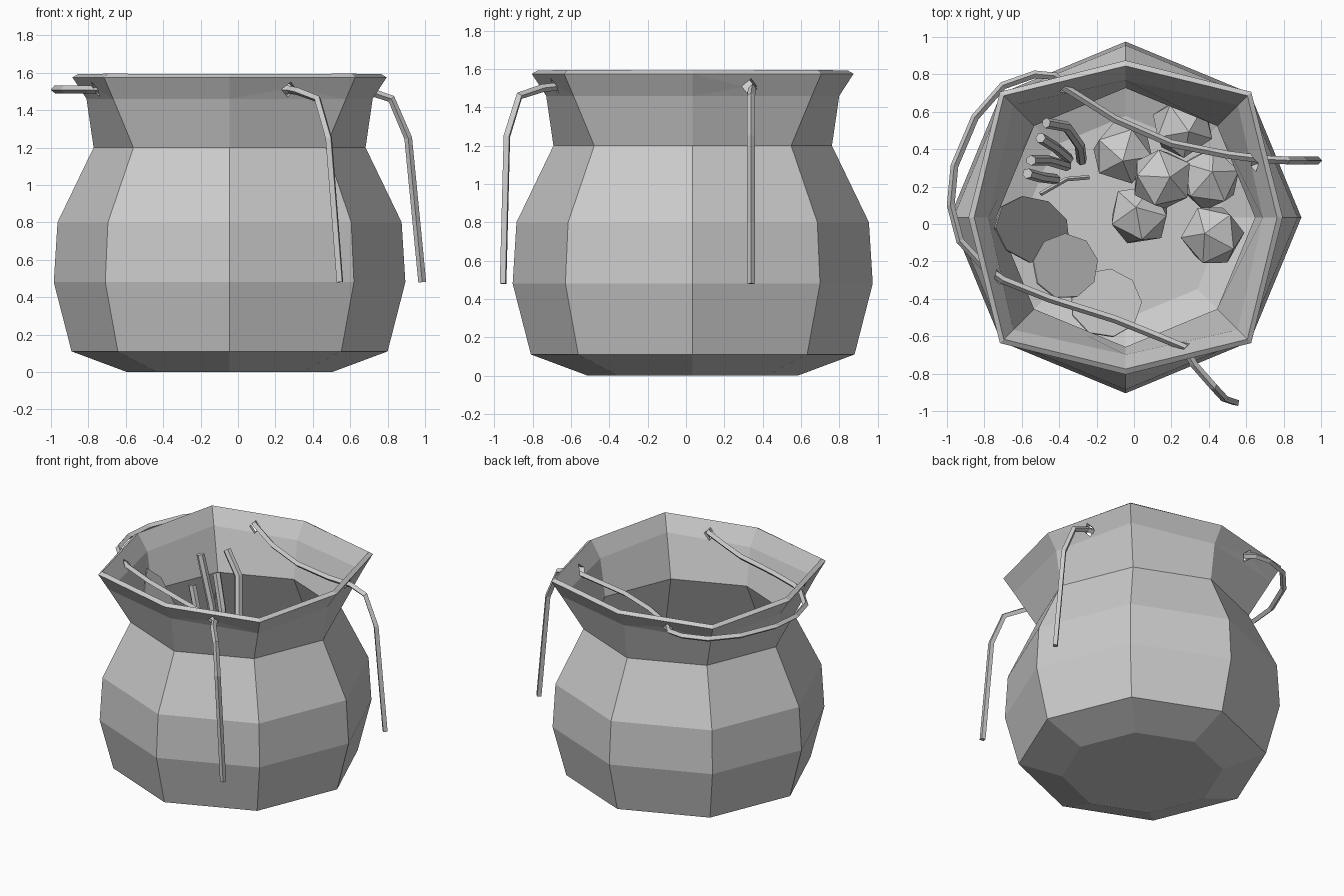
import bpy, bmesh, math
from mathutils import Vector, Matrix

if "Cube" in bpy.data.objects:
    bpy.data.objects.remove(bpy.data.objects["Cube"])

CX, CY = -0.045, 0.035


def make_object(name, bm):
    me = bpy.data.meshes.new(name)
    bm.to_mesh(me)
    bm.free()
    ob = bpy.data.objects.new(name, me)
    bpy.context.collection.objects.link(ob)
    return ob


def tube(name, points, radius, smooth_sides=0):
    """Poly-line swept with a low-sided section."""
    cu = bpy.data.curves.new(name, 'CURVE')
    cu.dimensions = '3D'
    cu.bevel_depth = radius
    cu.bevel_resolution = smooth_sides
    cu.use_fill_caps = True
    sp = cu.splines.new('POLY')
    sp.points.add(len(points) - 1)
    for p, co in zip(sp.points, points):
        p.co = (*co, 1)
    sp.use_smooth = False
    ob = bpy.data.objects.new(name, cu)
    bpy.context.collection.objects.link(ob)
    return ob


# Pouch: eight-sided profile (height, radius on axes, radius on diagonals)
profile = [(0, .55, .55), (.11, .845, .845), (.48, .94, .94), (.80, .92, .92),
           (1.20, .727, .727), (1.46, .765, .88), (1.575, .84, .95)]
bm = bmesh.new()
rings = []
for z, ra, rd in profile:
    ring = []
    for i in range(8):
        a, r = i * math.pi / 4, (rd if i % 2 else ra)
        ring.append(bm.verts.new((CX + r * math.cos(a), CY + r * math.sin(a), z)))
    rings.append(ring)
bm.faces.new(rings[0][::-1])
for lo, hi in zip(rings, rings[1:]):
    for i in range(8):
        j = (i + 1) % 8
        bm.faces.new((lo[i], lo[j], hi[j], hi[i]))
pouch = make_object("pouch", bm)
sol = pouch.modifiers.new("wall", 'SOLIDIFY')
sol.thickness = 0.035
sol.offset = -1

# Diamond holes where the cord passes through the wall
bm = bmesh.new()
for x, y in [(-.37, .74), (-.74, -.29), (.28, -.70), (.70, .34)]:
    facing = Vector((x - CX, y - CY, 0)).to_track_quat('Z', 'Y').to_matrix().to_4x4()
    m = Matrix.Translation((x, y, 1.51)) @ facing
    bmesh.ops.create_cone(bm, cap_ends=True, segments=4, radius1=.04,
                          radius2=.04, depth=.22, matrix=m)
cutter = make_object("hole_cutter", bm)
cutter.hide_render = True
cutter.hide_set(True)
cut = pouch.modifiers.new("holes", 'BOOLEAN')
cut.operation = 'DIFFERENCE'
cut.solver = 'EXACT'
cut.object = cutter

# Drawstring: hanging end, inside, round the left side, inside, hanging end
tube("drawstring", [
    (.985, .34, .48), (.91, .34, 1.25), (.82, .34, 1.46), (.70, .345, 1.50),
    (.50, .37, 1.49), (.20, .43, 1.49), (-.10, .56, 1.50), (-.37, .73, 1.52),
    (-.42, .79, 1.51), (-.53, .80, 1.51), (-.70, .74, 1.51), (-.85, .57, 1.51),
    (-.96, .31, 1.51), (-.98, .10, 1.51), (-.93, -.09, 1.51), (-.80, -.23, 1.51),
    (-.70, -.30, 1.51), (-.45, -.40, 1.50), (-.10, -.51, 1.49), (.10, -.59, 1.50),
    (.27, -.66, 1.51), (.32, -.75, 1.50), (.425, -.87, 1.46), (.485, -.935, 1.25),
    (.545, -.955, .48)], .021)

# Berries heaped on the pouch floor
for i, (x, y, z) in enumerate([(-.06, .38, .24), (.26, .52, .24), (.15, .24, .48),
                               (.40, .24, .24), (.03, .05, .22), (.42, -.06, .24)]):
    bm = bmesh.new()
    m = Matrix.Translation((x, y, z)) @ Matrix.Rotation(i * .9, 4, 'Z') @ \
        Matrix.Rotation(.25, 4, 'X')
    bmesh.ops.create_icosphere(bm, subdivisions=1, radius=.175, matrix=m)
    make_object(f"berry_{i + 1}", bm)


# Thin leaves leaning on the wall
def leaf(name, centre, along, across, sides=9):
    bm = bmesh.new()
    c, u, v = Vector(centre), Vector(along), Vector(across)
    bm.faces.new([bm.verts.new(c + u * math.cos(t) + v * math.sin(t))
                  for t in (i * math.tau / sides for i in range(sides))])
    ob = make_object(name, bm)
    ob.modifiers.new("thickness", 'SOLIDIFY').thickness = .008


leaf("leaf_1", (-.54, -.03, .95), (-.20, .01, .43), (.02, -.18, 0))
leaf("leaf_2", (-.365, -.225, .95), (-.15, -.09, .20), (.09, -.15, 0))
leaf("leaf_3", (-.15, -.42, .60), (-.09, -.16, .16), (.17, -.09, 0))

# Bent sticks standing in the pouch
sticks = [
    [(-.47, .54, 1.38), (-.36, .52, 1.22), (-.29, .42, .95), (-.28, .34, .55)],
    [(-.50, .46, 1.23), (-.42, .41, 1.00), (-.35, .35, .60)],
    [(-.55, .34, 1.40), (-.46, .34, 1.05), (-.36, .31, .60)],
    [(-.57, .27, 1.19), (-.50, .25, .95), (-.42, .24, .60)],
]
for i, pts in enumerate(sticks):
    tube(f"stick_{i + 1}", pts, .028, 1)
tube("twig", [(-.50, .16, .62), (-.36, .24, .58), (-.24, .25, .54)], .012)
